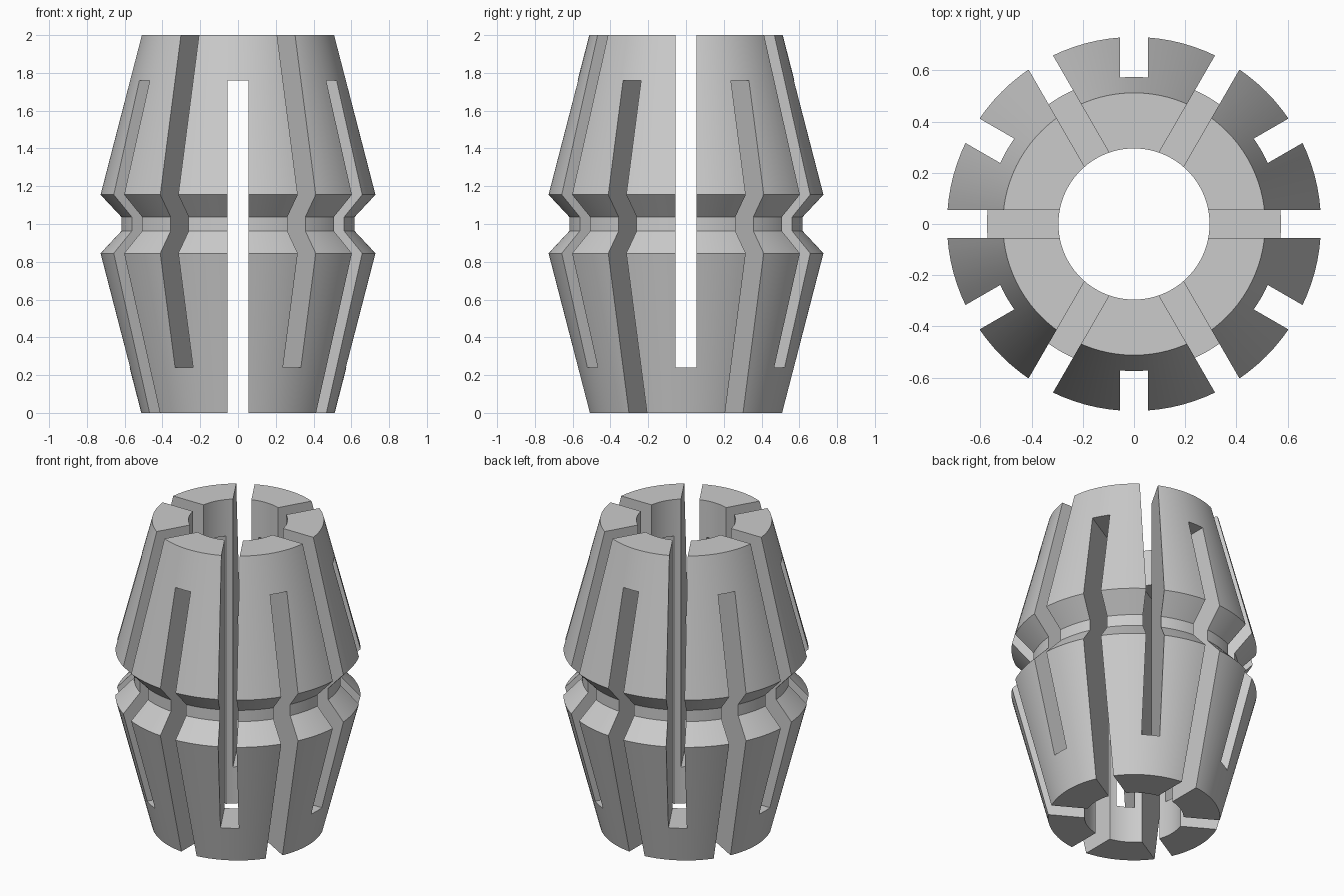
import bpy, bmesh, math
from mathutils import Matrix, Vector

cube = bpy.data.objects.get("Cube")
if cube:
    bpy.data.objects.remove(cube)

SIDES = 96
HEIGHT, BORE, END, RIM, GROOVE = 2.0, 0.295, 0.512, 0.73, 0.62
SLOT_WIDTH, SLOT_STOP = 0.11, 0.24

steel = bpy.data.materials.new("plain_steel_grey")
grey = (0.6, 0.6, 0.6, 1)
steel.use_nodes = True
steel.diffuse_color = grey
steel.node_tree.nodes["Principled BSDF"].inputs["Base Color"].default_value = grey


def make_object(name, bm):
    bmesh.ops.recalc_face_normals(bm, faces=bm.faces)
    mesh = bpy.data.meshes.new(name)
    bm.to_mesh(mesh)
    bm.free()
    mesh.materials.append(steel)
    obj = bpy.data.objects.new(name, mesh)
    bpy.context.collection.objects.link(obj)
    return obj


# Double-taper sleeve: half profile mirrored about mid height, then lathed
lower = [(BORE, 0), (END, 0), (RIM, 0.845), (GROOVE, 0.963)]
profile = lower + [(r, HEIGHT - z) for r, z in reversed(lower)]
bm = bmesh.new()
rings = []
for i in range(SIDES):
    a = math.tau * i / SIDES
    rings.append([bm.verts.new((r * math.cos(a), r * math.sin(a), z)) for r, z in profile])
for i in range(SIDES):
    here, after = rings[i], rings[(i + 1) % SIDES]
    for j in range(len(profile)):
        k = (j + 1) % len(profile)
        bm.faces.new((here[j], after[j], after[k], here[k]))
sleeve = make_object("collet_sleeve", bm)

# Radial slot cutters, alternately open at the top and at the bottom
bm = bmesh.new()
inner, outer, length = 0.25, 0.9, HEIGHT
for i in range(12):
    base = SLOT_STOP if i % 2 == 0 else -SLOT_STOP
    centre = Vector(((inner + outer) / 2, 0, base + length / 2))
    matrix = (Matrix.Rotation(math.tau * i / 12, 4, "Z") @ Matrix.Translation(centre)
              @ Matrix.Diagonal((outer - inner, SLOT_WIDTH, length, 1)))
    bmesh.ops.create_cube(bm, size=1, matrix=matrix)
cutter = make_object("slot_cutter", bm)
cutter.hide_render = True

cut = sleeve.modifiers.new("slots", "BOOLEAN")
cut.operation = "DIFFERENCE"
cut.solver = "EXACT"
cut.object = cutter

# Apply the cut and shade the turned surfaces smooth
bpy.ops.object.select_all(action="DESELECT")
sleeve.select_set(True)
bpy.context.view_layer.objects.active = sleeve
bpy.ops.object.modifier_apply(modifier=cut.name)
bpy.data.objects.remove(cutter)
bpy.ops.object.shade_smooth_by_angle(angle=math.radians(25))
